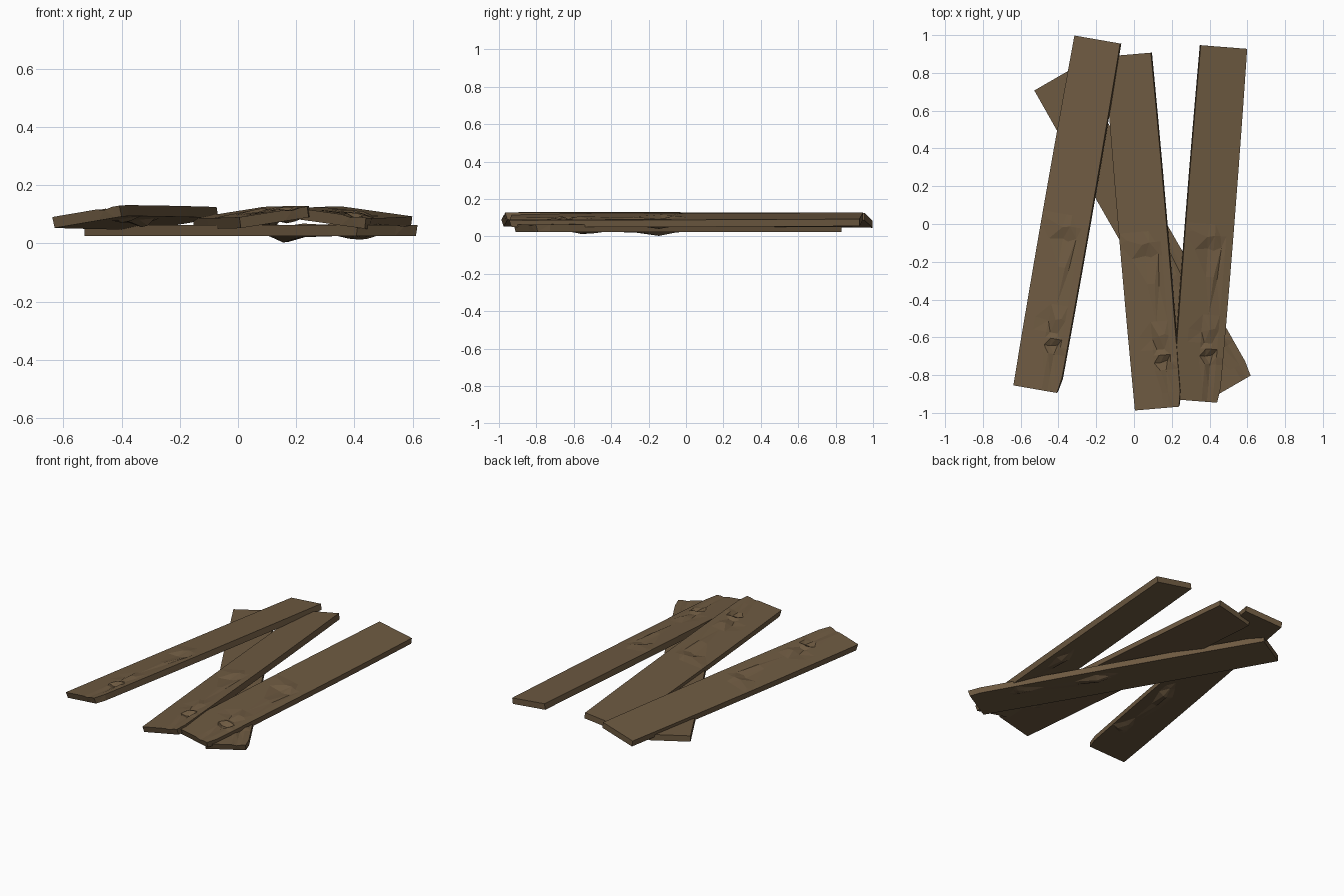
import bpy, bmesh, math
from mathutils import Matrix, Vector

if "Cube" in bpy.data.objects:
    bpy.data.objects.remove(bpy.data.objects["Cube"])

wood = bpy.data.materials.new("weathered brown wood")
wood.diffuse_color = (0.155, 0.102, 0.053, 1)
wood.use_nodes = True
wood.node_tree.nodes["Principled BSDF"].inputs["Base Color"].default_value = wood.diffuse_color

T = 0.019                                   # half thickness
COLS = [-0.127, -0.07, 0.0, 0.03, 0.06, 0.09, 0.127]
ROWS = [-0.94, -0.86, -0.74, -0.70, -0.66, -0.63, -0.56, -0.48, -0.28,
        -0.14, -0.06, 0.0, 0.3, 0.62, 0.94]

# dents and splinters: (column, row) -> (shift x, shift y, shift z)
TOP = {
    (2, 10): (-0.01, -0.01, 0.006), (3, 10): (0, 0, 0.008), (2, 9): (0, 0.01, -0.012),
    (3, 9): (0, 0, -0.009), (4, 9): (0.01, 0.02, -0.006), (1, 10): (-0.02, 0.02, 0.003),
    (3, 8): (0.01, 0, 0.005), (4, 8): (0, -0.02, -0.004),
    (3, 6): (0.01, 0, 0.010), (4, 6): (0.01, 0.01, 0.006), (2, 6): (0, -0.01, -0.005),
    (3, 5): (-0.01, 0, -0.006), (4, 5): (0, 0, -0.004),
    (3, 3): (0, 0, -0.014), (4, 3): (0.01, 0.01, -0.016), (4, 4): (0, 0, 0.007),
    (3, 4): (0, 0, 0.006), (5, 3): (0, 0, 0.005), (4, 2): (0, 0, -0.008),
    (3, 2): (0, 0, 0.004), (4, 1): (0, 0, -0.005), (4, 0): (0, 0, -0.006),
}
BOTTOM = {
    (3, 9): (0.01, 0, -0.022), (4, 9): (0, 0, -0.020), (3, 8): (0, 0, -0.004),
    (4, 10): (0, 0, -0.006), (4, 6): (0, 0, -0.009), (4, 5): (0, 0, -0.012),
    (5, 5): (0, 0, -0.010), (4, 4): (0, 0, -0.006),
}


def plank_mesh():
    """One split, dented board lying along y."""
    bm = bmesh.new()
    nc, nr = len(COLS), len(ROWS)
    layers = []
    for sign, dents in ((1, TOP), (-1, BOTTOM)):
        grid = {}
        for j, y in enumerate(ROWS):
            for i, x in enumerate(COLS):
                # slight taper towards the ends and chipped front right corner
                w = 1.02 - 0.04 * (y / 0.94) ** 2
                p = Vector((x * w, y, sign * T))
                p += Vector(dents.get((i, j), (0, 0, 0)))
                if j == 0 and i == nc - 1:
                    p += Vector((-0.012, 0, 0))
                if j == 0 and sign < 0:
                    p.y += 0.012
                grid[i, j] = bm.verts.new(p)
        layers.append(grid)
        for j in range(nr - 1):
            for i in range(nc - 1):
                q = [grid[i, j], grid[i + 1, j], grid[i + 1, j + 1], grid[i, j + 1]]
                bm.faces.new(q if sign > 0 else q[::-1])
    top, low = layers
    # side walls follow the rim
    rim = ([(i, 0) for i in range(nc)] + [(nc - 1, j) for j in range(1, nr)]
           + [(i, nr - 1) for i in range(nc - 2, -1, -1)]
           + [(0, j) for j in range(nr - 2, 0, -1)])
    for a, b in zip(rim, rim[1:] + rim[:1]):
        bm.faces.new([low[a], low[b], top[b], top[a]])
    bmesh.ops.triangulate(bm, faces=bm.faces[:])
    bmesh.ops.recalc_face_normals(bm, faces=bm.faces[:])
    me = bpy.data.meshes.new("plank")
    bm.to_mesh(me)
    bm.free()
    me.materials.append(wood)
    return me


mesh = plank_mesh()

# name, centre, turn about z, pitch about x, roll about the long axis (degrees)
for name, loc, turn, pitch, roll in (
    ("bottom_plank", (0.05, -0.045, 0.044), 30, 0, 0),
    ("left_plank", (-0.353, 0.05, 0.089), -9.9, -0.2, -9.5),
    ("middle_plank", (0.05, -0.04, 0.089), 4.9, -0.1, -9),
    ("right_plank", (0.40, 0.0, 0.088), -4.5, 0.2, 8),
):
    ob = bpy.data.objects.new(name, mesh)
    bpy.context.collection.objects.link(ob)
    ob.matrix_world = (Matrix.Translation(loc)
                       @ Matrix.Rotation(math.radians(turn), 4, 'Z')
                       @ Matrix.Rotation(math.radians(pitch), 4, 'X')
                       @ Matrix.Rotation(math.radians(roll), 4, 'Y'))
